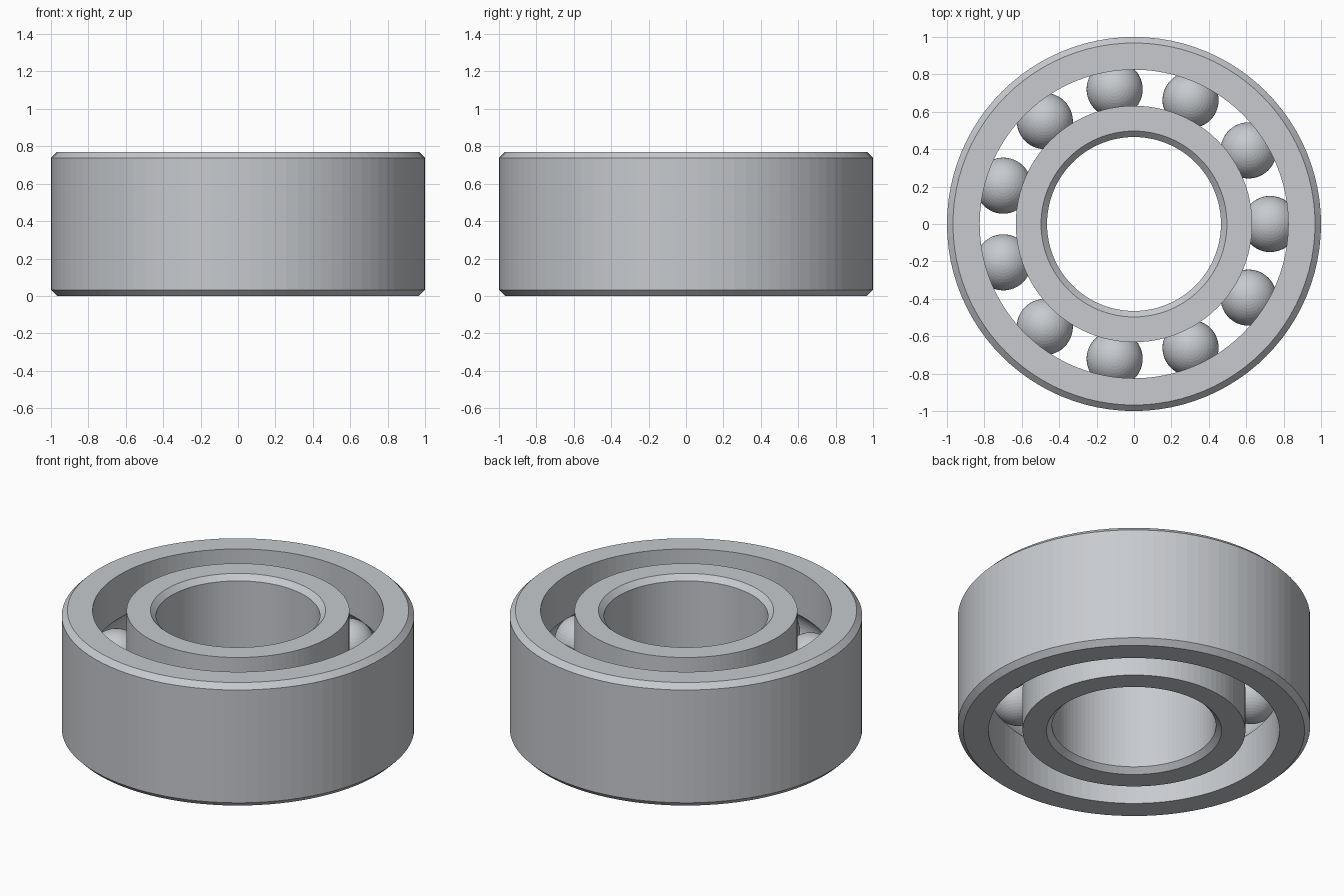
import bpy, bmesh
from math import pi, cos, sin, asin, sqrt
from mathutils import Vector

if "Cube" in bpy.data.objects:
    bpy.data.objects.remove(bpy.data.objects["Cube"])

HEIGHT, CHAMFER = 0.77, 0.032
BORE, INNER_EDGE = 0.465, 0.632      # inner ring radii
OUTER_EDGE, RIM = 0.825, 1.0         # outer ring radii
BALLS, BALL_R, PITCH_R = 11, 0.15, 0.728
SEGMENTS = 96
MID = HEIGHT / 2

steel = bpy.data.materials.new("polished_steel")
steel.use_nodes = True
colour = (0.57, 0.59, 0.62, 1)
steel.diffuse_color = colour
steel.node_tree.nodes["Principled BSDF"].inputs["Base Color"].default_value = colour


def finish(bm, name):
    mesh = bpy.data.meshes.new(name)
    bm.to_mesh(mesh)
    bm.free()
    mesh.materials.append(steel)
    obj = bpy.data.objects.new(name, mesh)
    bpy.context.collection.objects.link(obj)
    return obj


def lathe(name, profile):
    """Spin a closed (radius, z) profile around the z axis."""
    bm = bmesh.new()
    verts = [bm.verts.new((r, 0, z)) for r, z in profile]
    edges = [bm.edges.new((a, b)) for a, b in zip(verts, verts[1:] + verts[:1])]
    bmesh.ops.spin(bm, geom=verts + edges, cent=(0, 0, 0), axis=(0, 0, 1),
                   angle=2 * pi, steps=SEGMENTS, use_merge=True)
    bmesh.ops.remove_doubles(bm, verts=bm.verts, dist=1e-5)
    bmesh.ops.recalc_face_normals(bm, faces=bm.faces)
    return finish(bm, name)


def ring(name, plain, grooved):
    """Race ring: chamfered plain wall, ball groove in the other wall."""
    inward = 1 if grooved > plain else -1
    land = plain + inward * CHAMFER
    half = asin(sqrt(BALL_R**2 - (PITCH_R - grooved)**2) / BALL_R)
    steps = 12
    angles = [half * (2 * i / steps - 1) for i in range(steps + 1)]
    groove = [(PITCH_R - inward * BALL_R * cos(a), MID + BALL_R * sin(a)) for a in angles]
    lathe(name, [(land, HEIGHT), (plain, HEIGHT - CHAMFER), (plain, CHAMFER),
                 (land, 0), (grooved, 0), *groove, (grooved, HEIGHT)])


# Races
ring("inner_ring", BORE, INNER_EDGE)
ring("outer_ring", RIM, OUTER_EDGE)

# Balls spaced evenly in the grooves
for i in range(BALLS):
    a = 2 * pi * i / BALLS
    bm = bmesh.new()
    bmesh.ops.create_uvsphere(bm, u_segments=48, v_segments=24, radius=BALL_R)
    ball = finish(bm, f"ball_{i + 1}")
    ball.location = Vector((PITCH_R * cos(a), PITCH_R * sin(a), MID))
